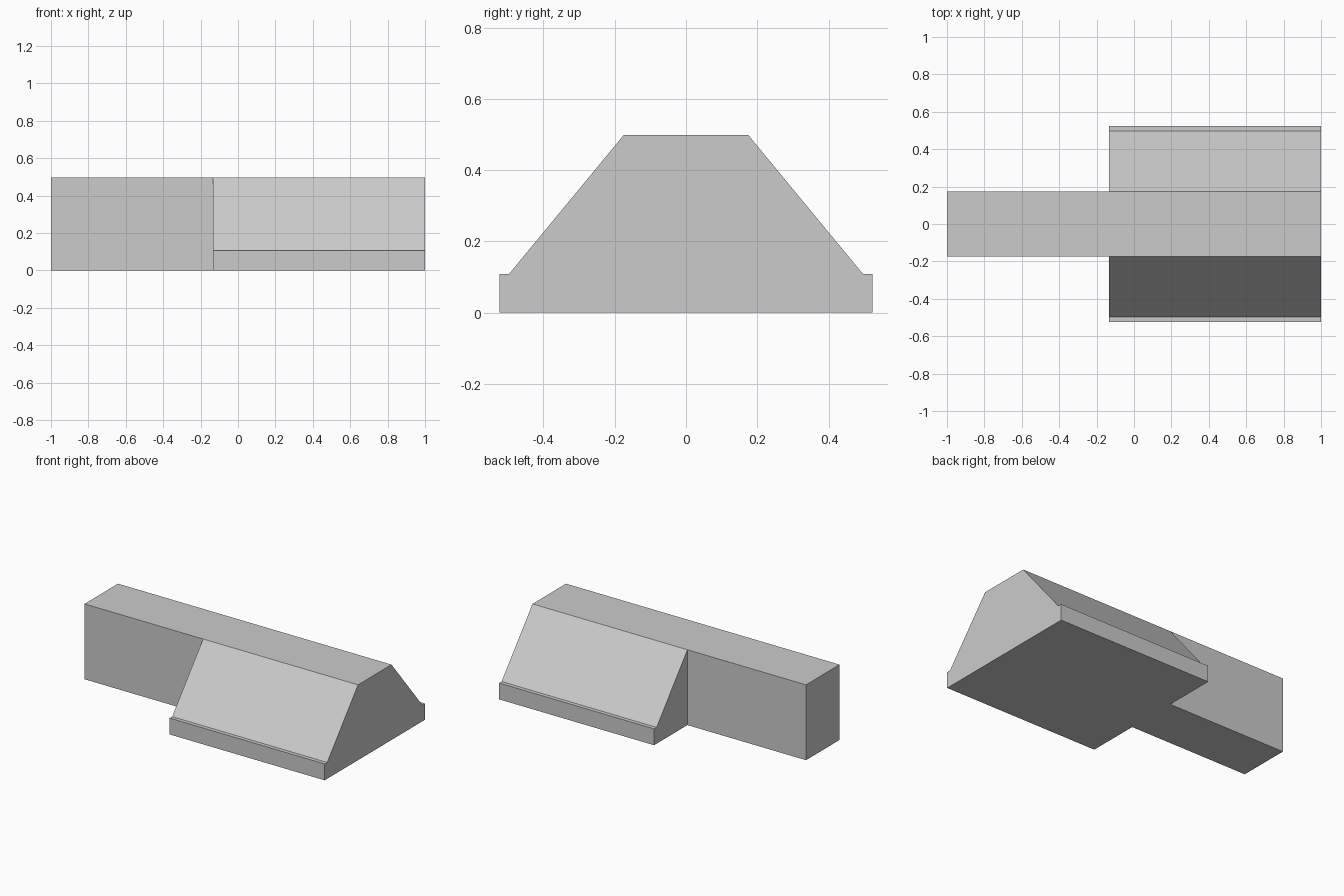
import bpy, bmesh
from mathutils import Vector

if "Cube" in bpy.data.objects:
    bpy.data.objects.remove(bpy.data.objects["Cube"])

X_BACK, X_STEP, X_FRONT = -1.0, -0.133, 1.0
HALF, TOP = 0.175, 0.498

# Cross-section (y, z): central spine and one sloped flank
spine = [(-HALF, 0), (HALF, 0), (HALF, TOP), (-HALF, TOP)]
flank = [(HALF, 0), (0.523, 0), (0.523, 0.108), (0.497, 0.108), (HALF, TOP)]
mirrored = [(-y, z) for y, z in reversed(flank)]

bm = bmesh.new()
for outline in (spine, flank, mirrored):
    bm.faces.new([bm.verts.new((X_STEP, y, z)) for y, z in outline])
bmesh.ops.remove_doubles(bm, verts=bm.verts, dist=1e-4)


def extrude(faces, dx):
    ext = bmesh.ops.extrude_face_region(bm, geom=faces, use_keep_orig=False)
    moved = [g for g in ext["geom"] if isinstance(g, bmesh.types.BMVert)]
    bmesh.ops.translate(bm, verts=moved, vec=Vector((dx, 0, 0)))


# Wide sloped body, keeping its rear cap
ext = bmesh.ops.extrude_face_region(bm, geom=bm.faces[:], use_keep_orig=True)
moved = [g for g in ext["geom"] if isinstance(g, bmesh.types.BMVert)]
bmesh.ops.translate(bm, verts=moved, vec=Vector((X_FRONT - X_STEP, 0, 0)))

# Narrow rear block pulled out of the middle of the rear cap
bm.faces.ensure_lookup_table()
middle = [f for f in bm.faces
          if all(abs(v.co.x - X_STEP) < 1e-4 and abs(v.co.y) < HALF + 1e-3 for v in f.verts)]
extrude(middle, X_BACK - X_STEP)
for f in [f for f in middle if f.is_valid]:
    bm.faces.remove(f)

# Merge coplanar faces and orient outward
bmesh.ops.dissolve_limit(bm, angle_limit=0.01, verts=bm.verts, edges=bm.edges)
bmesh.ops.recalc_face_normals(bm, faces=bm.faces)

mesh = bpy.data.meshes.new("sloped_block")
bm.to_mesh(mesh)
bm.free()
bpy.context.collection.objects.link(bpy.data.objects.new("sloped_block", mesh))
